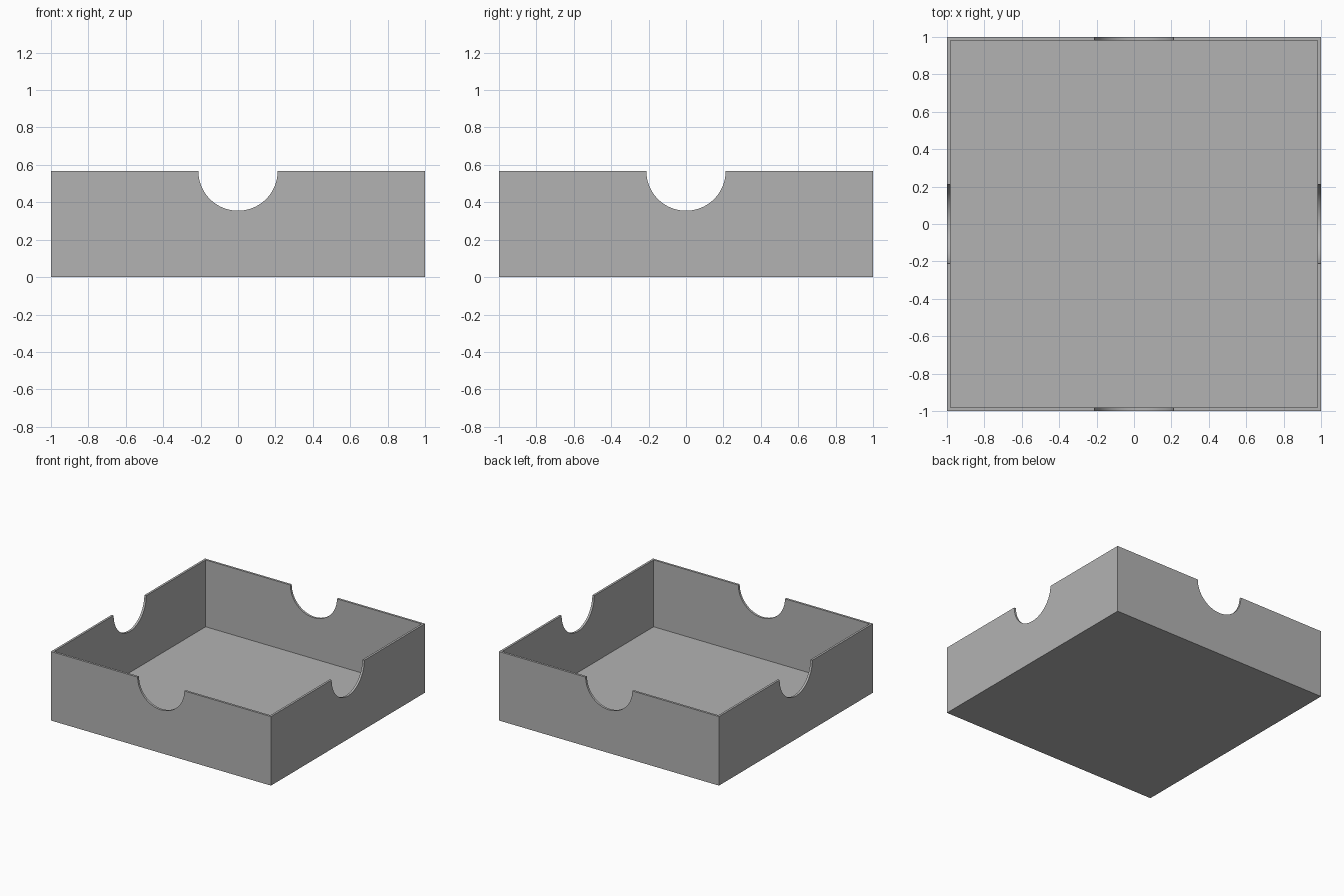
import bpy, bmesh
from math import cos, sin, pi
from mathutils import Matrix

HEIGHT, WALL, FLOOR = 0.567, 0.018, 0.018
NOTCH, SEGMENTS = 0.212, 48

if "Cube" in bpy.data.objects:
    bpy.data.objects.remove(bpy.data.objects["Cube"])

grey = bpy.data.materials.new("plain grey")
grey.use_nodes = True
colour = (0.45, 0.45, 0.45, 1)
grey.diffuse_color = colour
grey.node_tree.nodes["Principled BSDF"].inputs["Base Color"].default_value = colour


def side_outline(half, y, bottom):
    """Outline of one side panel: the notched rim first, then the two lower corners."""
    arc = [(-NOTCH * cos(pi * i / SEGMENTS), y, HEIGHT - NOTCH * sin(pi * i / SEGMENTS))
           for i in range(SEGMENTS + 1)]
    return [(-half, y, HEIGHT), *arc, (half, y, HEIGHT), (half, y, bottom), (-half, y, bottom)]


bm = bmesh.new()

# Four mitred walls, each an outer and an inner panel joined along the rim
for quarter in range(4):
    turn = Matrix.Rotation(quarter * pi / 2, 3, "Z")
    outer = [bm.verts.new(p) for p in side_outline(1, -1, 0)]
    inner = [bm.verts.new(p) for p in side_outline(1 - WALL, WALL - 1, FLOOR)]
    bm.faces.new(outer)
    bm.faces.new(inner)
    for i in range(SEGMENTS + 2):
        strip = bm.faces.new((outer[i], outer[i + 1], inner[i + 1], inner[i]))
        strip.smooth = 0 < i <= SEGMENTS
    bmesh.ops.transform(bm, matrix=turn.to_4x4(), verts=outer + inner)

# Underside and inner floor
for half, z in ((1, 0), (1 - WALL, FLOOR)):
    bm.faces.new([bm.verts.new((x * half, y * half, z))
                  for x, y in ((-1, -1), (1, -1), (1, 1), (-1, 1))])

bmesh.ops.remove_doubles(bm, verts=bm.verts[:], dist=0.0001)
bmesh.ops.recalc_face_normals(bm, faces=bm.faces[:])

mesh = bpy.data.meshes.new("open_tray")
bm.to_mesh(mesh)
bm.free()
mesh.materials.append(grey)
tray = bpy.data.objects.new("open_tray", mesh)
bpy.context.collection.objects.link(tray)

# Smooth notches with crisp corners
bpy.ops.object.select_all(action="DESELECT")
tray.select_set(True)
bpy.context.view_layer.objects.active = tray
bpy.ops.object.shade_smooth_by_angle(angle=pi / 6)
